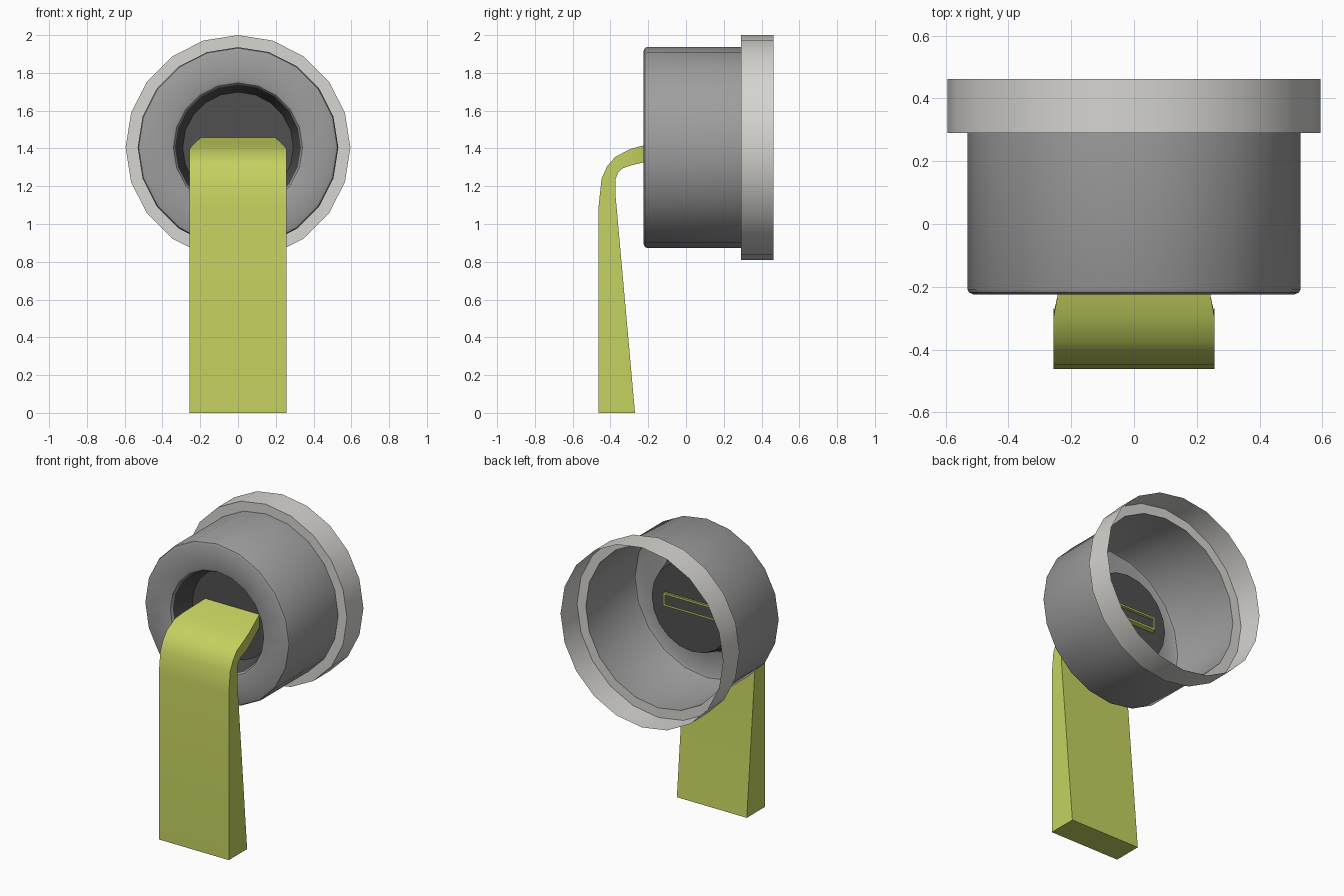
import bpy, bmesh, math

if "Cube" in bpy.data.objects:
    bpy.data.objects.remove(bpy.data.objects["Cube"])

SIDES, AXIS_Z = 20, 1.405


def material(name, rgb):
    m = bpy.data.materials.new(name)
    m.diffuse_color = (*rgb, 1)
    m.use_nodes = True
    m.node_tree.nodes["Principled BSDF"].inputs["Base Color"].default_value = m.diffuse_color
    return m


light_grey = material("light grey", (0.67, 0.66, 0.63))
mid_grey = material("mid grey", (0.34, 0.34, 0.34))
dark_grey = material("dark grey", (0.08, 0.08, 0.08))
lime = material("lime", (0.56, 0.64, 0.115))


def finish(name, bm, mat):
    me = bpy.data.meshes.new(name)
    bm.to_mesh(me)
    bm.free()
    me.materials.append(mat)
    ob = bpy.data.objects.new(name, me)
    bpy.context.collection.objects.link(ob)
    bpy.ops.object.select_all(action='DESELECT')
    ob.select_set(True)
    bpy.context.view_layer.objects.active = ob
    bpy.ops.object.shade_smooth_by_angle(angle=math.radians(30))
    return ob


def lathe(name, profile, mat, cap=False):
    """Revolve (radius, y) points around the horizontal y axis; cap closes the last ring."""
    bm = bmesh.new()
    rings = []
    for r, y in profile:
        rings.append([bm.verts.new((r * math.sin(a), y, AXIS_Z + r * math.cos(a)))
                      for a in (2 * math.pi * i / SIDES for i in range(SIDES))])
    for p, q in zip(rings, rings[1:]):
        for i in range(SIDES):
            j = (i + 1) % SIDES
            bm.faces.new((p[i], p[j], q[j], q[i]))
    if cap:
        bm.faces.new(rings[-1])
    return finish(name, bm, mat)


# Rear collar: open band with a step down to the housing
lathe("rear_collar", [(0.595, 0.462), (0.595, 0.29), (0.531, 0.29)][::1], light_grey)

# Housing: open drum with softened front edges
lathe("housing", [(0.531, 0.29), (0.531, -0.208), (0.526, -0.218), (0.51, -0.225),
                  (0.36, -0.225), (0.342, -0.219), (0.333, -0.205)], mid_grey)

# Recess: tapered dark wall ending in a disc
lathe("recess", [(0.333, -0.205), (0.293, -0.06)], dark_grey, cap=True)

# Tongue: bent tapering strap, (outer y, outer z, inner y, inner z, half width)
sections = [(-0.462, 0.0, -0.27, 0.0, 0.256), (-0.462, 1.10, -0.373, 1.15, 0.256),
            (-0.447, 1.24, -0.372, 1.24, 0.256), (-0.418, 1.305, -0.358, 1.275, 0.256),
            (-0.375, 1.355, -0.335, 1.295, 0.256), (-0.295, 1.397, -0.285, 1.312, 0.256),
            (-0.225, 1.416, -0.225, 1.326, 0.243), (-0.035, 1.463, -0.035, 1.375, 0.192)]
bm = bmesh.new()
loops = [[bm.verts.new(c) for c in ((-w, oy, oz), (w, oy, oz), (w, iy, iz), (-w, iy, iz))]
         for oy, oz, iy, iz, w in sections]
for p, q in zip(loops, loops[1:]):
    for i in range(4):
        j = (i + 1) % 4
        bm.faces.new((p[i], p[j], q[j], q[i]))
bm.faces.new(loops[0][::-1])  # foot; the hidden end stays open as a slot
# thin inner lip around the open slot, closed by a dark plate below
lip = [bm.verts.new(c) for w, z0, z1 in ((0.18, 1.45, 1.388),)
       for c in ((-w, -0.035, z0), (w, -0.035, z0), (w, -0.035, z1), (-w, -0.035, z1))]
for i in range(4):
    j = (i + 1) % 4
    bm.faces.new((loops[-1][i], loops[-1][j], lip[j], lip[i]))
bmesh.ops.recalc_face_normals(bm, faces=bm.faces)
finish("tongue", bm, lime)
